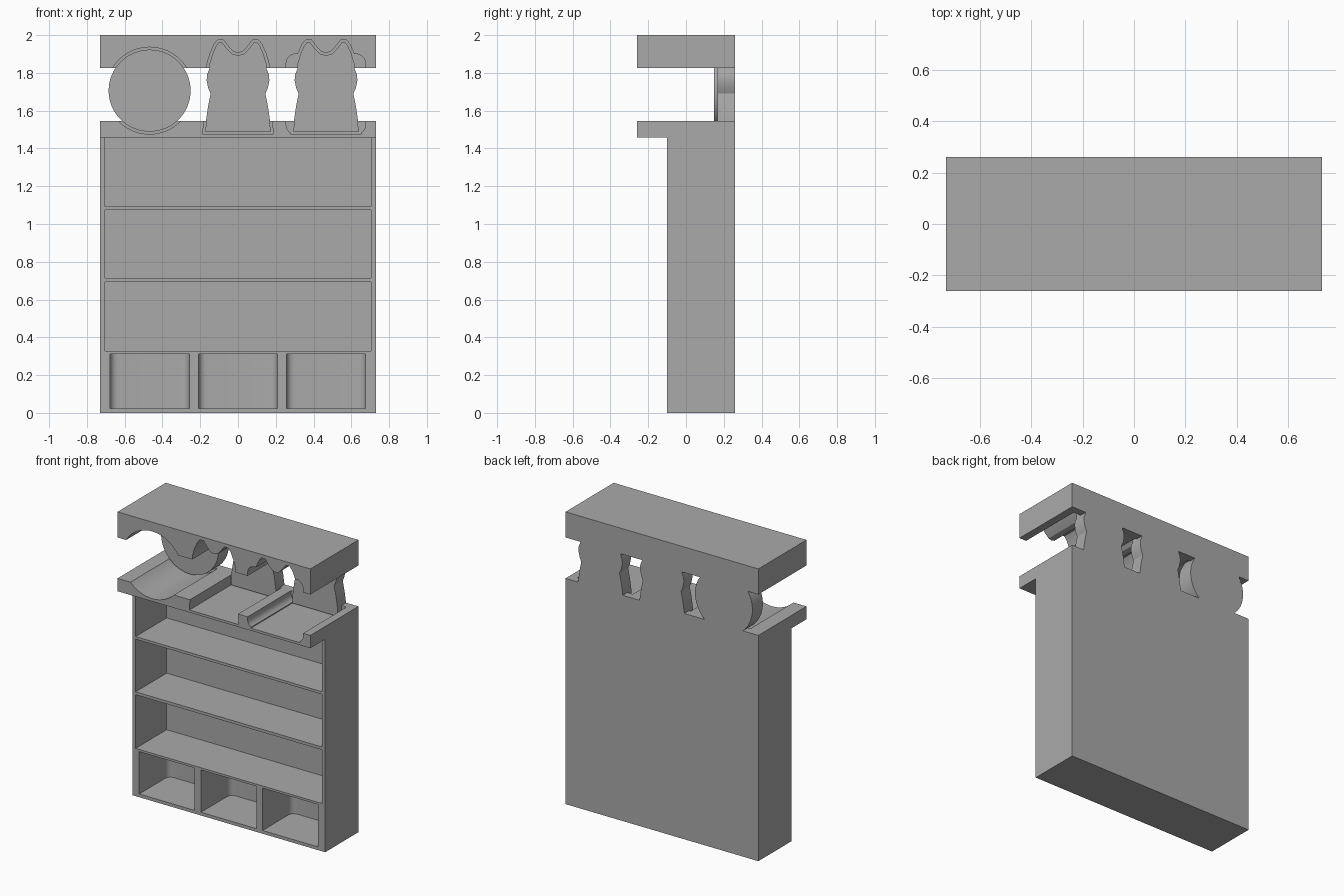
import bpy, bmesh, math
from mathutils import Vector

if "Cube" in bpy.data.objects:
    bpy.data.objects.remove(bpy.data.objects["Cube"])

GREY = (0.4, 0.4, 0.4, 1)
mat = bpy.data.materials.new("plain grey")
mat.use_nodes = True
mat.diffuse_color = GREY
mat.node_tree.nodes["Principled BSDF"].inputs["Base Color"].default_value = GREY

FRONT, BACK, HALF = -0.26, 0.26, 0.73
POCKET_BACK = 0.21
AXES = {"x": lambda a, b, d: (d, a, b),
        "y": lambda a, b, d: (a, d, b),
        "z": lambda a, b, d: (a, b, d)}


def prism(name, outline, axis, start, end):
    """Extrude a 2D outline along an axis."""
    bm = bmesh.new()
    place = AXES[axis]
    face = bm.faces.new([bm.verts.new(place(a, b, start)) for a, b in outline])
    new = bmesh.ops.extrude_face_region(bm, geom=[face])["geom"]
    bmesh.ops.translate(bm, vec=Vector(place(0, 0, end - start)),
                        verts=[v for v in new if isinstance(v, bmesh.types.BMVert)])
    bmesh.ops.recalc_face_normals(bm, faces=bm.faces)
    mesh = bpy.data.meshes.new(name)
    bm.to_mesh(mesh)
    bm.free()
    mesh.materials.append(mat)
    obj = bpy.data.objects.new(name, mesh)
    bpy.context.collection.objects.link(obj)
    return obj


def rounded_rect(a0, a1, b0, b1, r=0.0, steps=6):
    if r == 0:
        return [(a0, b0), (a1, b0), (a1, b1), (a0, b1)]
    corners = [(a1 - r, b1 - r), (a0 + r, b1 - r), (a0 + r, b0 + r), (a1 - r, b0 + r)]
    return [(ca + r * math.cos(t), cb + r * math.sin(t))
            for q, (ca, cb) in enumerate(corners)
            for t in [math.pi / 2 * (q + k / steps) for k in range(steps + 1)]]


def circle(cx, cz, r, n=64):
    return [(cx + r * math.cos(2 * math.pi * k / n), cz + r * math.sin(2 * math.pi * k / n))
            for k in range(n)]


def offset(outline, dist):
    """Grow a counter-clockwise outline outward."""
    pts = [Vector(p) for p in outline]
    out = []
    for i, p in enumerate(pts):
        d1 = (p - pts[i - 1]).normalized()
        d2 = (pts[(i + 1) % len(pts)] - p).normalized()
        n1, n2 = Vector((d1.y, -d1.x)), Vector((d2.y, -d2.x))
        out.append(tuple(p + (n1 + n2) * dist / (1 + n1.dot(n2))))
    return out


def eared_outline(cx):
    """Waisted column with two pointed ears, mirrored about its centre."""
    side = [(0.172, 1.487), (0.169, 1.55), (0.159, 1.62), (0.145, 1.69), (0.158, 1.72),
            (0.166, 1.76), (0.164, 1.79), (0.152, 1.82), (0.15, 1.85), (0.135, 1.90),
            (0.115, 1.945), (0.1, 1.963), (0.085, 1.963), (0.06, 1.93), (0.03, 1.9)]
    return ([(cx + x, z) for x, z in side] + [(cx, 1.893)] +
            [(cx - x, z) for x, z in reversed(side)])


def cut(obj, cutter):
    mod = obj.modifiers.new("cut", "BOOLEAN")
    mod.operation, mod.solver, mod.object = "DIFFERENCE", "EXACT", cutter
    bpy.context.view_layer.objects.active = obj
    bpy.ops.object.modifier_apply(modifier=mod.name)


def discard(obj):
    bpy.data.objects.remove(obj)


# Cabinet with overhanging ledge, and the canopy above it
cabinet = prism("cabinet", [(-0.1, 0), (BACK, 0), (BACK, 1.545), (FRONT, 1.545),
                            (FRONT, 1.457), (-0.1, 1.457)], "x", -HALF, HALF)
canopy = prism("canopy", rounded_rect(FRONT, BACK, 1.825, 2.0), "x", -HALF, HALF)

# Three long shelves
for low, high in [(0.327, 0.694), (0.714, 1.074), (1.092, 1.457)]:
    tool = prism("shelf_cutter", rounded_rect(-0.705, 0.705, low, high), "y", -0.2, 0.235)
    cut(cabinet, tool)
    discard(tool)

# Three bins with rounded back corners
for cx in (-0.468, 0, 0.466):
    tool = prism("bin_cutter", rounded_rect(cx - 0.21, cx + 0.21, -0.25, 0.22, 0.04),
                 "z", 0.022, 0.312)
    cut(cabinet, tool)
    discard(tool)

# Shaped pockets through ledge and canopy, each with a raised back plate
shapes = [("round_back_plate", circle(-0.468, 1.706, 0.217), 0.147),
          ("middle_eared_back_plate", eared_outline(0), 0.167),
          ("left_eared_back_plate", eared_outline(0.466), 0.167)]
pockets = [offset(outline, 0.013) for _, outline, _ in shapes]
pockets.append(rounded_rect(0.255, 0.675, 1.475, 1.9, 0.05))
for outline in pockets:
    tool = prism("pocket_cutter", outline, "y", FRONT - 0.1, POCKET_BACK)
    cut(cabinet, tool)
    cut(canopy, tool)
    discard(tool)
plates = [prism(name, outline, "y", front, BACK) for name, outline, front in shapes]

# Smooth the curved walls, keep edges crisp
bpy.ops.object.select_all(action="DESELECT")
for obj in [cabinet, canopy] + plates:
    obj.select_set(True)
bpy.context.view_layer.objects.active = cabinet
bpy.ops.object.shade_smooth_by_angle(angle=math.radians(25))
